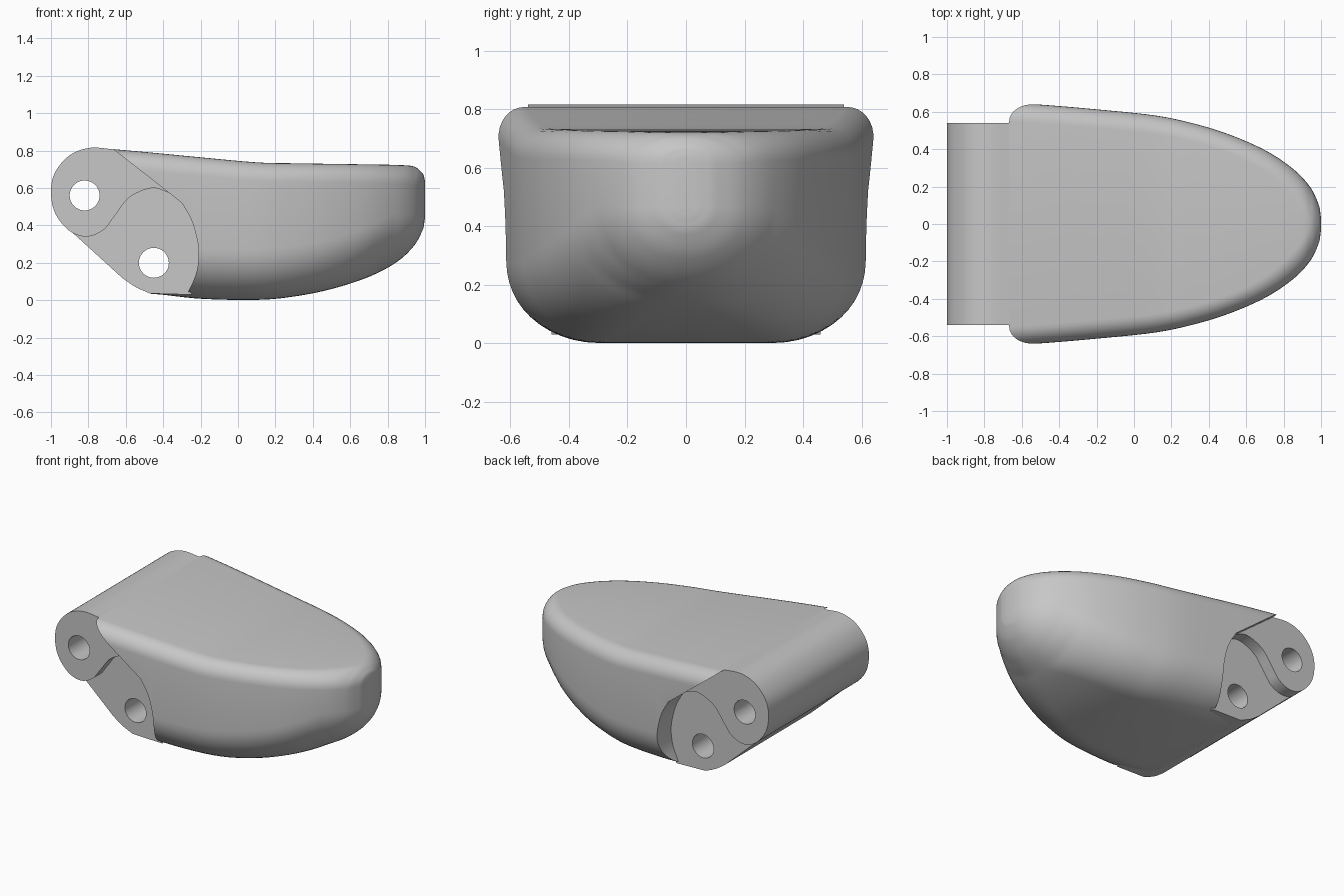
import bpy, bmesh, math
from mathutils import Vector

cube = bpy.data.objects.get("Cube")
if cube:
    bpy.data.objects.remove(cube, do_unlink=True)

grey = bpy.data.materials.new("plain grey")
grey.use_nodes = True
colour = (0.57, 0.57, 0.57, 1)
grey.diffuse_color = colour
grey.node_tree.nodes["Principled BSDF"].inputs["Base Color"].default_value = colour


def spline(points, steps):
    """Smooth curve through points of any dimension."""
    pts = [Vector(p) for p in points]
    ext = [2 * pts[0] - pts[1]] + pts + [2 * pts[-1] - pts[-2]]
    out = []
    for a, b, c, d in zip(ext, ext[1:], ext[2:], ext[3:]):
        for i in range(steps):
            u = i / steps
            out.append((2 * b + (c - a) * u + (2 * a - 5 * b + 4 * c - d) * u ** 2
                        + (3 * b - a - 3 * c + d) * u ** 3) / 2)
    return out + [pts[-1]]


def make_object(name, bm):
    bmesh.ops.recalc_face_normals(bm, faces=bm.faces)
    mesh = bpy.data.meshes.new(name)
    bm.to_mesh(mesh)
    bm.free()
    mesh.materials.append(grey)
    obj = bpy.data.objects.new(name, mesh)
    bpy.context.collection.objects.link(obj)
    return obj


def loft(name, rings):
    """Skin a row of closed rings and cap both ends."""
    bm = bmesh.new()
    rows = [[bm.verts.new(p) for p in ring] for ring in rings]
    for r, s in zip(rows, rows[1:]):
        for i in range(len(r)):
            j = (i + 1) % len(r)
            bm.faces.new((r[i], r[j], s[j], s[i]))
    bm.faces.new(rows[0])
    bm.faces.new(rows[-1])
    return make_object(name, bm)


def prism(name, outline, half_width):
    return loft(name, [[(p[0], y, p[1]) for p in outline]
                       for y in (-half_width, half_width)])


def cut(obj, cutter):
    mod = obj.modifiers.new("cut", "BOOLEAN")
    mod.operation = "DIFFERENCE"
    mod.solver = "EXACT"
    mod.object = cutter
    bpy.context.view_layer.objects.active = obj
    bpy.ops.object.modifier_apply(modifier=mod.name)
    bpy.data.objects.remove(cutter, do_unlink=True)


def pin_hole(obj, x, z, radius=0.08):
    turn = [math.tau * i / 48 for i in range(48)]
    ring = [(x + radius * math.cos(a), z + radius * math.sin(a)) for a in turn]
    cut(obj, prism("hole_cutter", ring, 1))


def section(x, width, low, high):
    """Cross-section with tight top corners and wide bottom corners."""
    # Near the nose the rounding runs obliquely, so its slice is wider
    stretch = 1 + 1.2 * max(0, x) ** 6
    top_y, low_y = (min(r * stretch, width * 0.95) for r in (0.1, 0.29))
    top_z, low_z = min(0.1, high - 0.615), min(0.27, 0.465 - low)
    half = []
    for i in range(13):
        a = math.pi / 2 * i / 12
        half.append((width - low_y + low_y * math.sin(a), low + low_z - low_z * math.cos(a)))
    for i in range(9):
        a = math.pi / 2 * i / 8
        half.append((width - top_y + top_y * math.cos(a), high - top_z + top_z * math.sin(a)))
    return [(x, y, z) for y, z in half] + [(x, -y, z) for y, z in reversed(half)]


# Rounded shell: x, half width, underside, top
stations = [
    (-0.75, 0.655, 0.04, 0.815), (-0.47, 0.636, 0.035, 0.79),
    (-0.2, 0.613, 0.008, 0.764), (0.1, 0.582, 0.002, 0.737),
    (0.3, 0.542, 0.02, 0.732), (0.5, 0.482, 0.06, 0.729),
    (0.7, 0.395, 0.125, 0.726), (0.85, 0.295, 0.205, 0.723),
    (0.94, 0.2, 0.29, 0.715), (0.985, 0.11, 0.37, 0.68),
    (0.997, 0.055, 0.42, 0.65), (1, 0.01, 0.46, 0.62)]
body = loft("body_shell", [section(*s) for s in spline(stations, 8)])

# Open the rear of the shell for the hinge
wall = spline([(-0.3, 0.52), (-0.25, 0.43), (-0.22, 0.33), (-0.21, 0.24),
               (-0.225, 0.14), (-0.27, 0.035)], 5)
rear = [(-0.47, 0.035), (-0.6, -0.1), (-1.2, -0.1), (-1.2, 1), (-0.9, 1), (-0.67, 0.81)]
cut(body, prism("rear_cutter", [tuple(p) for p in wall] + rear, 1))

# Upper hinge barrel with its curved shoulder, its tip buried in the shell
barrel = spline([(-0.66, 0.806), (-0.79, 0.815), (-0.9, 0.775), (-0.98, 0.68), (-1, 0.57),
                 (-0.975, 0.46), (-0.9, 0.37), (-0.81, 0.34), (-0.72, 0.375), (-0.66, 0.45),
                 (-0.58, 0.55), (-0.46, 0.6), (-0.37, 0.575)], 6)
knuckle = prism("upper_knuckle", barrel + [(-0.28, 0.54), (-0.58, 0.79)], 0.54)
pin_hole(knuckle, -0.82, 0.56)

# Recessed lower hinge block, overlapping the barrel and shell
heel = spline([(-0.62, 0.12), (-0.55, 0.072), (-0.47, 0.036)], 4)
block = [(-0.9, 0.375)] + heel + [(-0.25, 0.03), (-0.15, 0.25), (-0.25, 0.5),
                                  (-0.45, 0.64), (-0.62, 0.57), (-0.71, 0.45)]
lower = prism("lower_hinge_block", block, 0.46)
pin_hole(lower, -0.45, 0.2)

for obj in (body, knuckle, lower):
    bpy.ops.object.select_all(action="DESELECT")
    obj.select_set(True)
    bpy.context.view_layer.objects.active = obj
    bpy.ops.object.shade_smooth_by_angle(angle=math.radians(32))
